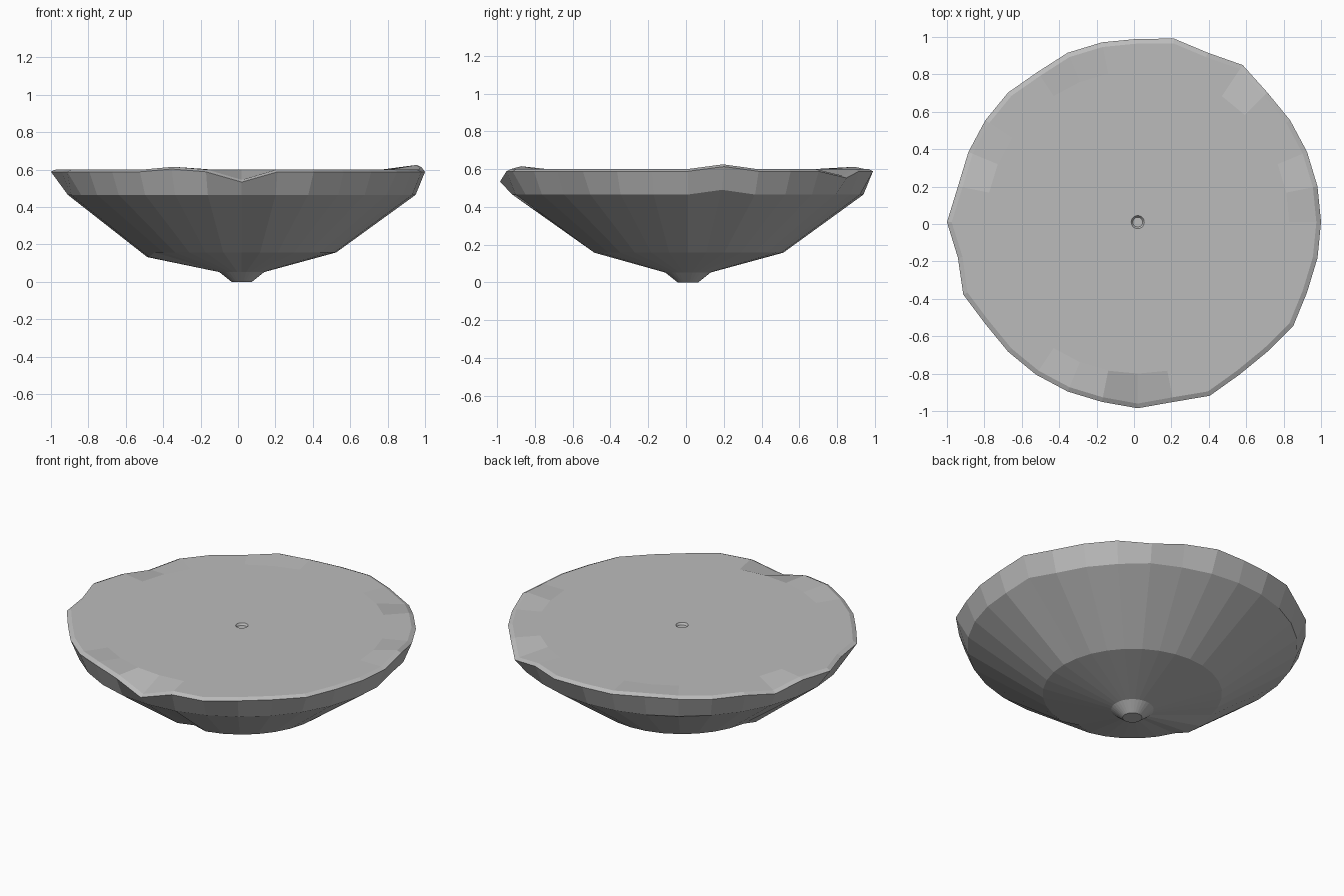
import bpy, bmesh
from math import cos, sin, tau

if "Cube" in bpy.data.objects:
    bpy.data.objects.remove(bpy.data.objects["Cube"], do_unlink=True)

SIDES = 32
CENTRE = (0.02, 0.01)

stone = bpy.data.materials.new("plain grey")
stone.use_nodes = True
grey = (0.5, 0.5, 0.5, 1)
stone.diffuse_color = grey
stone.node_tree.nodes["Principled BSDF"].inputs["Base Color"].default_value = grey

# Rings from the foot, up the hull, over the rim and in to the centre recess
RINGS = {
    "foot": (0.055, 0.0),
    "ankle": (0.12, 0.052),
    "belly": (0.505, 0.157),
    "shoulder": (0.93, 0.465),
    "rim": (0.98, 0.588),
    "lip": (0.955, 0.6),
    "deck": (0.81, 0.6),
    "hole_edge": (0.035, 0.6),
    "hole_floor": (0.026, 0.588),
}

# Knocks around the edge: spoke number -> change in radius and height
RIM_KNOCKS = {
    1: (0.0, 0.025), 5: (0.03, -0.035), 7: (0.02, 0), 10: (0, 0.012),
    11: (-0.015, 0), 14: (0, -0.03), 16: (0.04, 0), 18: (0.03, 0),
    22: (0, 0.015), 24: (0.015, -0.055), 26: (0.025, 0), 29: (0.02, 0),
}
KNOCKS = {
    "rim": RIM_KNOCKS,
    "lip": RIM_KNOCKS,
    "shoulder": {1: (0, 0.025), 5: (0.01, 0)},
    "belly": {16: (0, -0.025), 17: (0, -0.025), 24: (-0.04, 0)},
}


def add_ring(bm, name):
    radius, height = RINGS[name]
    ring = []
    for i in range(SIDES):
        dr, dz = KNOCKS.get(name, {}).get(i, (0, 0))
        a = tau * i / SIDES
        r = radius + dr
        ring.append(bm.verts.new((CENTRE[0] + r * cos(a), CENTRE[1] + r * sin(a), height + dz)))
    return ring


# Chipped shallow bowl with a flat deck
bm = bmesh.new()
rings = [add_ring(bm, name) for name in RINGS]
for low, high in zip(rings, rings[1:]):
    for i in range(SIDES):
        j = (i + 1) % SIDES
        bm.faces.new((low[i], low[j], high[j], high[i]))
bm.faces.new(rings[0][::-1])
bm.faces.new(rings[-1])
bmesh.ops.recalc_face_normals(bm, faces=bm.faces)

mesh = bpy.data.meshes.new("chipped_disc")
bm.to_mesh(mesh)
bm.free()
mesh.materials.append(stone)
disc = bpy.data.objects.new("chipped_disc", mesh)
bpy.context.collection.objects.link(disc)
